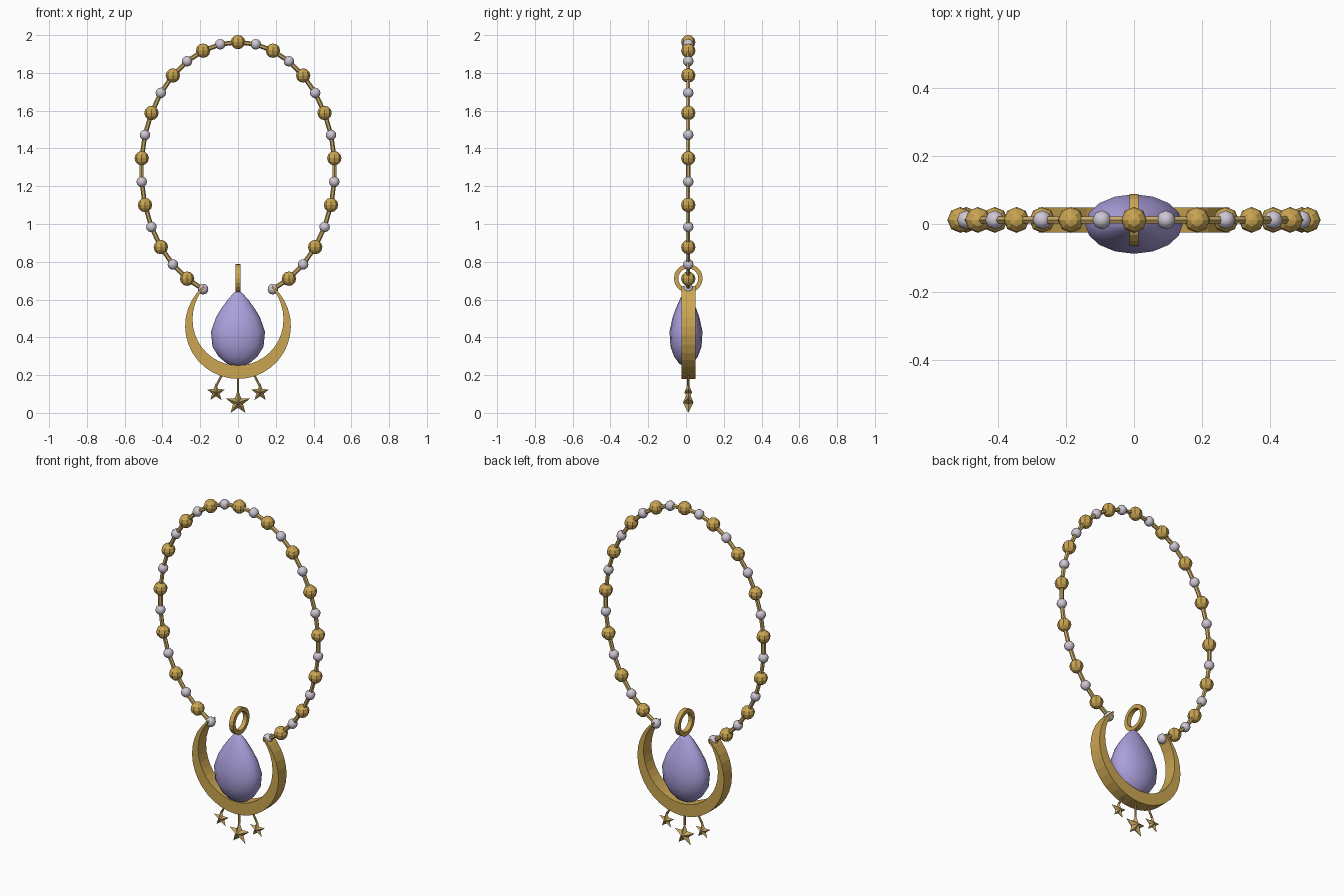
import bpy, bmesh, math
from mathutils import Vector, Matrix

cube = bpy.data.objects.get("Cube")
if cube:
    bpy.data.objects.remove(cube, do_unlink=True)

Y = 0.012                       # depth of the metalwork
CHAIN = (0.512, 0.677, 1.286)   # half width, half height, centre height
BEADS = 34                      # bead steps in a full loop


def material(name, rgb, metal=0.0):
    m = bpy.data.materials.new(name)
    m.use_nodes = True
    m.diffuse_color = (*rgb, 1)
    m.node_tree.nodes["Principled BSDF"].inputs["Base Color"].default_value = (*rgb, 1)
    return m


GOLD = material("gold", (0.60, 0.38, 0.085))
PALE = material("pale gold", (0.56, 0.39, 0.13))
SILVER = material("silver", (0.62, 0.57, 0.66))
VIOLET = material("violet gem", (0.41, 0.35, 0.72))


def finish(name, bm, mat, smooth=None):
    bmesh.ops.recalc_face_normals(bm, faces=bm.faces)
    me = bpy.data.meshes.new(name)
    bm.to_mesh(me)
    bm.free()
    me.materials.append(mat)
    ob = bpy.data.objects.new(name, me)
    bpy.context.collection.objects.link(ob)
    if smooth:
        bpy.ops.object.select_all(action='DESELECT')
        ob.select_set(True)
        bpy.context.view_layer.objects.active = ob
        bpy.ops.object.shade_smooth_by_angle(angle=math.radians(smooth))
    return ob


def skin(bm, loops, closed=False):
    """Bridge equal vertex loops; cap the ends unless the strip closes."""
    rows = [[bm.verts.new(p) for p in loop] for loop in loops]
    n = len(rows[0])
    for i in range(len(rows) if closed else len(rows) - 1):
        a, b = rows[i], rows[(i + 1) % len(rows)]
        for j in range(n):
            k = (j + 1) % n
            bm.faces.new((a[j], a[k], b[k], b[j]))
    if not closed:
        bm.faces.new(rows[0])
        bm.faces.new(rows[-1])


def rod(bm, a, b, radius, sides=6):
    a, b = Vector(a), Vector(b)
    turn = (b - a).to_track_quat('Z', 'Y').to_matrix().to_4x4()
    bmesh.ops.create_cone(bm, cap_ends=True, segments=sides, radius1=radius, radius2=radius,
                          depth=(b - a).length, matrix=Matrix.Translation((a + b) / 2) @ turn)


def on_chain(k):
    t = math.tau * k / BEADS
    return Vector((CHAIN[0] * math.sin(t), Y, CHAIN[2] + CHAIN[1] * math.cos(t)))


# Chain and alternating beads, open at the bottom
last = 15
bm = bmesh.new()
for k in range(-last, last):
    rod(bm, on_chain(k), on_chain(k + 1), 0.012)
finish("chain", bm, PALE)

for name, parity, radius, mat, smooth in (("gold_beads", 0, 0.038, GOLD, None),
                                          ("silver_beads", 1, 0.028, SILVER, 60)):
    bm = bmesh.new()
    for k in range(-last, last + 1):
        if k % 2 == parity:
            bmesh.ops.create_uvsphere(bm, u_segments=8, v_segments=6, radius=radius,
                                      matrix=Matrix.Translation(on_chain(k)))
    finish(name, bm, mat, smooth)

# Crescent: rectangular section tapering toward both tips
bm = bmesh.new()
loops = []
steps, reach, depth = 28, math.radians(139), 0.037
for i in range(steps + 1):
    t = reach * (2 * i / steps - 1)
    inner = 0.28 - 0.071 * math.cos(t * 0.6)
    loops.append([(r * math.sin(t), Y + d, 0.46 - r * math.cos(t))
                  for r, d in ((0.28, -depth), (0.28, depth), (inner, depth), (inner, -depth))])
skin(bm, loops)
finish("crescent", bm, GOLD)

# Hanging ring, square in section, facing sideways
bm = bmesh.new()
loops = []
for i in range(20):
    t = math.tau * i / 20
    loops.append([(x, Y + r * math.cos(t), 0.712 + r * math.sin(t))
                  for r, x in ((0.076, -0.013), (0.076, 0.013), (0.053, 0.013), (0.053, -0.013))])
skin(bm, loops, closed=True)
finish("hanging_ring", bm, GOLD)

# Teardrop gem, flattened front to back
profile = [(0.25, 0.03), (0.262, 0.06), (0.297, 0.102), (0.35, 0.135), (0.43, 0.143),
           (0.505, 0.117), (0.555, 0.087), (0.605, 0.05), (0.635, 0.022), (0.645, 0.006)]
bm = bmesh.new()
skin(bm, [[(r * math.cos(math.tau * j / 16), 0.61 * r * math.sin(math.tau * j / 16), z)
           for j in range(16)] for z, r in profile])
finish("teardrop_gem", bm, VIOLET, 50)


# Star charms with raised centres, and the pins they hang from
def star(name, x, z, radius, thick):
    bm = bmesh.new()
    rim = []
    for i in range(10):
        r = radius * (0.42 if i % 2 else 1)
        t = math.pi * i / 5
        rim.append(bm.verts.new((x + r * math.sin(t), Y, z + r * math.cos(t))))
    for side in (-1, 1):
        peak = bm.verts.new((x, Y + side * thick, z))
        for i in range(10):
            bm.faces.new((rim[i], rim[(i + 1) % 10], peak))
    finish(name, bm, PALE)


star("centre_star", 0, 0.055, 0.067, 0.028)
pins = bmesh.new()
rod(pins, (0, Y, 0.11), (0, Y, 0.19), 0.006)
for side, word in ((1, "left"), (-1, "right")):
    star(word + "_star", side * 0.117, 0.109, 0.05, 0.02)
    rod(pins, (side * 0.114, Y, 0.145), (side * 0.083, Y, 0.205), 0.006)
finish("star_pins", pins, PALE)
